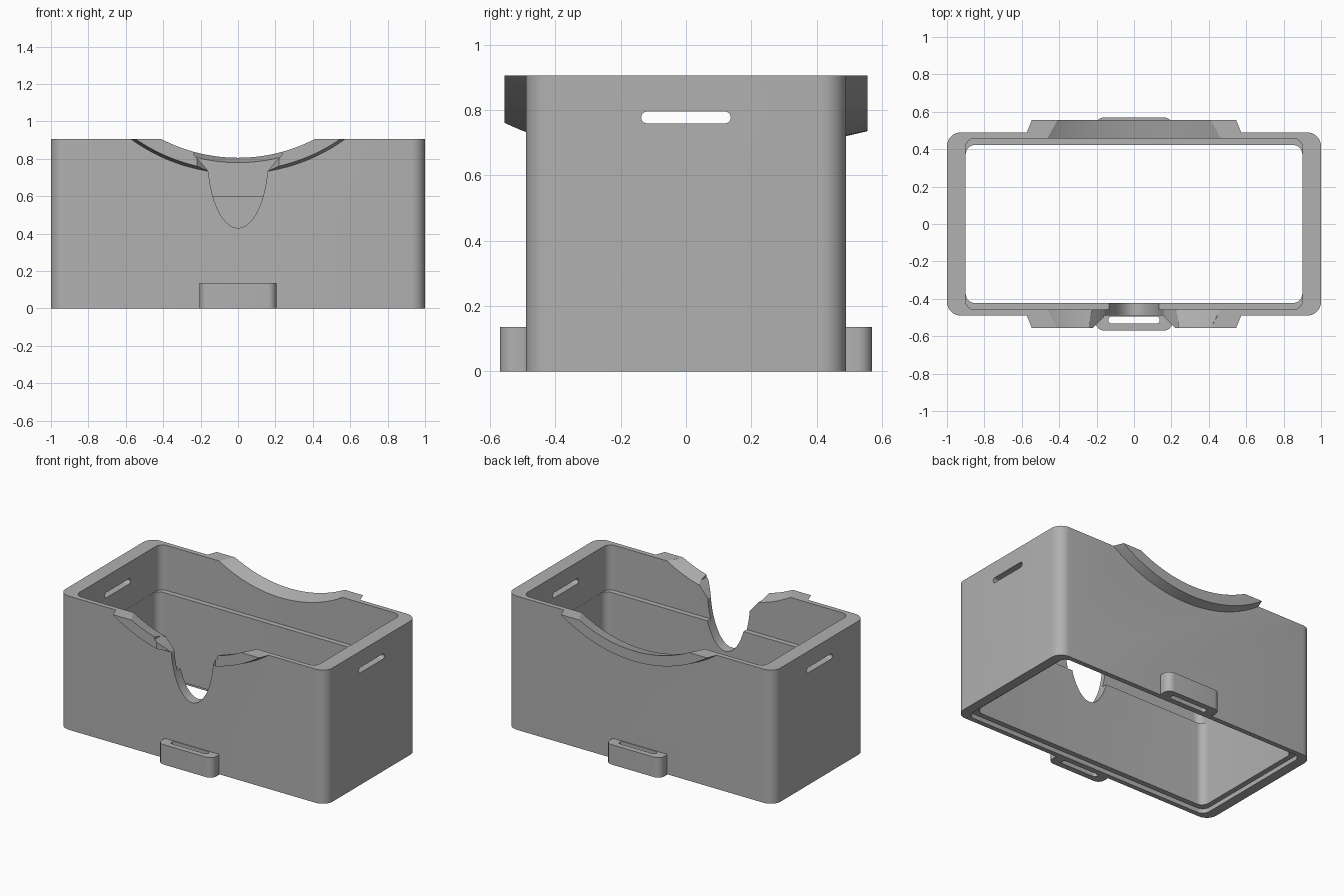
import bpy, bmesh
from math import sin, cos, pi, sqrt, asin, radians

cube = bpy.data.objects.get("Cube")
if cube:
    bpy.data.objects.remove(cube, do_unlink=True)

TOP = 0.905        # rim height
ARC_Z = 1.70       # shared centre height of the scoop and flange arcs

grey = bpy.data.materials.new("plain grey")
grey.use_nodes = True
color = (0.44, 0.44, 0.44, 1)
grey.diffuse_color = color
grey.node_tree.nodes["Principled BSDF"].inputs["Base Color"].default_value = color


def loft(name, ring_a, ring_b):
    """Closed solid between two matching rings of points."""
    bm = bmesh.new()
    a = [bm.verts.new(p) for p in ring_a]
    b = [bm.verts.new(p) for p in ring_b]
    n = len(a)
    bm.faces.new(a)
    bm.faces.new(b)
    for i in range(n):
        j = (i + 1) % n
        bm.faces.new((a[i], a[j], b[j], b[i]))
    bmesh.ops.recalc_face_normals(bm, faces=bm.faces)
    mesh = bpy.data.meshes.new(name)
    bm.to_mesh(mesh)
    bm.free()
    mesh.materials.append(grey)
    ob = bpy.data.objects.new(name, mesh)
    bpy.context.collection.objects.link(ob)
    return ob


def rounded(hx, hy, r, cy=0, steps=8):
    """Rounded rectangle outline."""
    pts = []
    for k, (sx, sy) in enumerate(((1, 1), (-1, 1), (-1, -1), (1, -1))):
        for i in range(steps + 1):
            t = (k + i / steps) * pi / 2
            pts.append((sx * (hx - r) + r * cos(t), cy + sy * (hy - r) + r * sin(t)))
    return pts


def upright(name, outline, z0, z1):
    return loft(name, [(x, y, z0) for x, y in outline], [(x, y, z1) for x, y in outline])


def arc_ring(r, y, top, steps=48):
    """Circle segment below a flat top, standing in the xz plane."""
    half = asin(sqrt(r * r - (ARC_Z - top) ** 2) / r)
    angles = [half * (2 * i / steps - 1) for i in range(steps + 1)]
    return [(r * sin(t), y, ARC_Z - r * cos(t)) for t in angles]


def combine(target, other, operation):
    bpy.context.view_layer.objects.active = target
    mod = target.modifiers.new(operation, 'BOOLEAN')
    mod.operation = operation
    mod.solver = 'EXACT'
    mod.object = other
    bpy.ops.object.modifier_apply(modifier=mod.name)
    bpy.data.objects.remove(other, do_unlink=True)


def cut(other):
    combine(body, other, 'DIFFERENCE')


# Outer shell, overlong so that top and bottom can be trimmed flush
body = upright("open_housing", rounded(1, 0.49, 0.075), -0.05, 0.95)

# Curved flanges and strap clips on front and back
for s in (-1, 1):
    combine(body, loft("flange", arc_ring(0.985, s * 0.468, 0.94),
                       arc_ring(0.965, s * 0.555, 0.94)), 'UNION')
    combine(body, upright("strap_clip", rounded(0.205, 0.055, 0.045, s * 0.515),
                          -0.04, 0.135), 'UNION')

# Trim top and bottom
block = rounded(1.5, 1, 0.1)
cut(upright("top_trim", block, TOP, 1.2))
cut(upright("bottom_trim", block, -0.3, 0))

# Cavity: narrow below, wider above the ledge, stepped recess underneath
cut(upright("cavity", rounded(0.9, 0.422, 0.05), -0.2, 1.2))
cut(upright("upper_cavity", rounded(0.901, 0.457, 0.05), 0.6, 1.2))
cut(upright("bottom_recess", rounded(0.935, 0.457, 0.05), -0.2, 0.03))

# Conical scoops in both rims, and clip slots
for s in (-1, 1):
    cut(loft("scoop", arc_ring(0.96, s * 0.308, 1.0), arc_ring(0.883, s * 0.6, 1.0)))
    cut(upright("clip_slot", rounded(0.137, 0.018, 0.015, s * 0.513), -0.1, 0.3))

# Nose notch: half ellipse flaring out at the top
half = [(0.16 * sin(t), 0.8 - 0.37 * cos(t)) for t in (1.38 * i / 20 for i in range(21))]
half += [(0.172, 0.75), (0.2, 0.783), (0.235, 0.82), (0.245, 1.0)]
outline = half + [(-x, z) for x, z in reversed(half[1:])]
cut(loft("nose_notch", [(x, -0.7, z) for x, z in outline],
         [(x, -0.3, z) for x, z in outline]))

# Chamfer where the notch passes through the front flange
wedge = [(-0.156, -0.491), (0.156, -0.491), (0.24, -0.575), (-0.24, -0.575)]
cut(upright("notch_chamfer", wedge, 0.65, 1.0))

# Long slots through both end walls
slot = rounded(0.137, 0.018, 0.0175, 0)
cut(loft("side_slots", [(-1.2, u, v + 0.777) for u, v in slot],
         [(1.2, u, v + 0.777) for u, v in slot]))

bpy.ops.object.select_all(action='DESELECT')
body.select_set(True)
bpy.context.view_layer.objects.active = body
bpy.ops.object.shade_smooth_by_angle(angle=radians(25))
